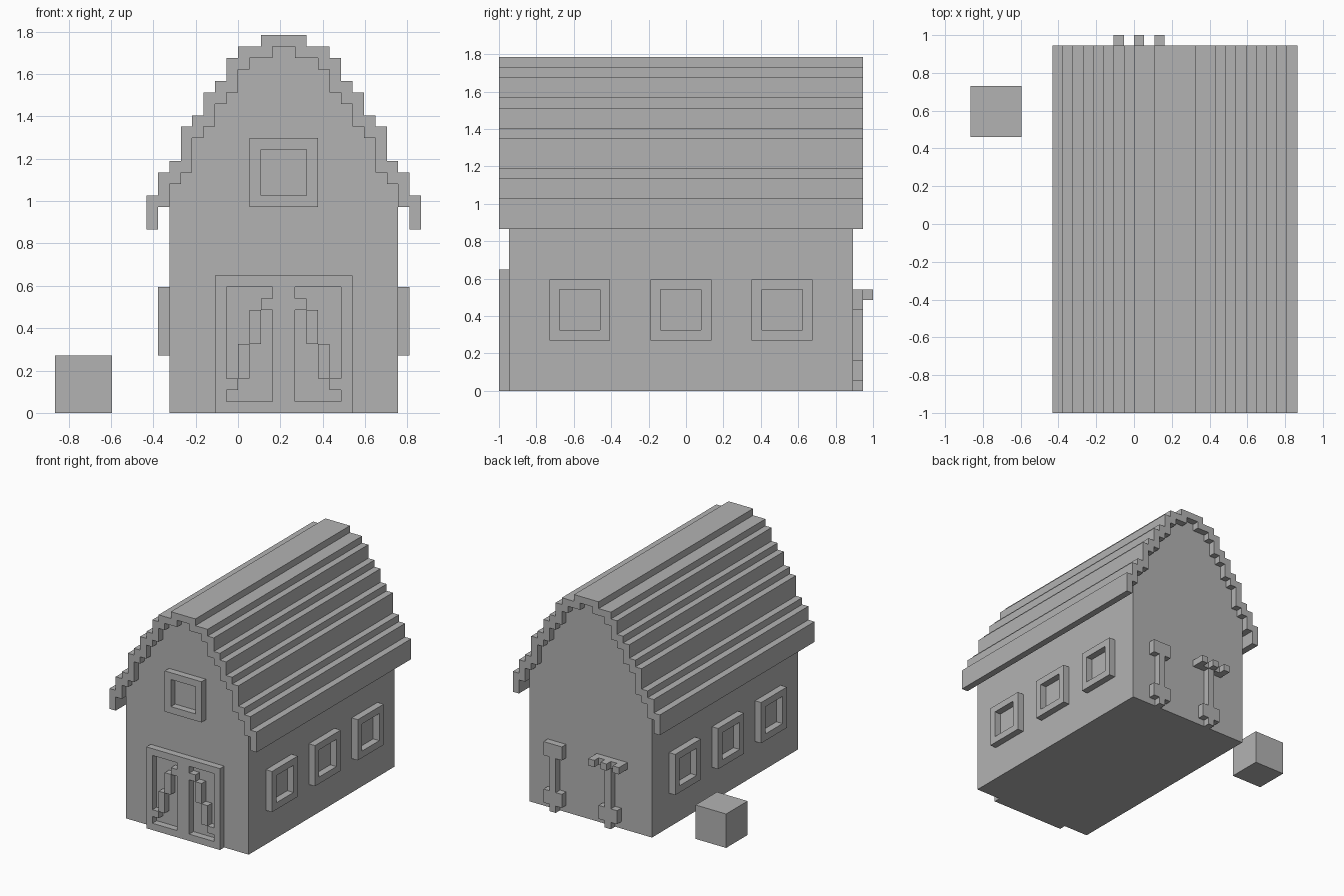
import bpy, bmesh
from mathutils import Vector

if "Cube" in bpy.data.objects:
    bpy.data.objects.remove(bpy.data.objects["Cube"], do_unlink=True)

U = 2 / 37  # edge of one block

grey = bpy.data.materials.new("plain_grey")
grey.use_nodes = True
GREY = (0.45, 0.45, 0.45, 1)
grey.diffuse_color = GREY
grey.node_tree.nodes["Principled BSDF"].inputs["Base Color"].default_value = GREY


def solid(name, cells, start, end, axis="y"):
    """Extrude a set of unit cells (across, up) from start to end along x or y."""
    def place(a, z):
        return Vector((a, start, z) if axis == "y" else (start, a, z)) * U
    bm = bmesh.new()
    for a, z in cells:
        corners = ((a, z), (a + 1, z), (a + 1, z + 1), (a, z + 1))
        bm.faces.new([bm.verts.new(place(*c)) for c in corners])
    bmesh.ops.remove_doubles(bm, verts=bm.verts, dist=U / 10)
    out = bmesh.ops.extrude_face_region(bm, geom=bm.faces[:], use_keep_orig=True)
    step = Vector((0, 1, 0) if axis == "y" else (1, 0, 0)) * (end - start) * U
    bmesh.ops.translate(bm, vec=step, verts=[g for g in out["geom"] if isinstance(g, bmesh.types.BMVert)])
    bmesh.ops.recalc_face_normals(bm, faces=bm.faces)
    bmesh.ops.dissolve_limit(bm, angle_limit=0.01, verts=bm.verts, edges=bm.edges)
    mesh = bpy.data.meshes.new(name)
    bm.to_mesh(mesh)
    bm.free()
    mesh.materials.append(grey)
    ob = bpy.data.objects.new(name, mesh)
    bpy.context.collection.objects.link(ob)
    return ob


def pattern(rows, left, bottom=0):
    """Cells of a drawn pattern, top row first."""
    return [(left + i, bottom + len(rows) - 1 - r)
            for r, row in enumerate(rows) for i, c in enumerate(row) if c == "#"]


def block(left, right, bottom, top):
    return [(a, z) for a in range(left, right) for z in range(bottom, top)]


# stepped gambrel roof and the walls that fill the space below it
tops = [19, 21, 22, 25, 26, 28, 29, 31, 32, 32, 33, 33]
unders = [16, 18, 20, 21, 24, 25, 27, 28, 30, 31, 31, 32]
roof, walls = [], []
for i, (low, high) in enumerate(zip(unders, tops)):
    for x in (i - 8, 15 - i):
        roof += block(x, x + 1, low, high)
        if i >= 2:
            walls += block(x, x + 1, 0, low)
solid("roof", roof, -18.5, 17.5)
solid("barn_walls", walls, -17.5, 16.5)

# double door with mirrored diagonal braces
half = (["######", "#....#", "#...##"] + ["#..#.#"] * 3 + ["#.#..#"] * 3
        + ["##...#", "#....#", "######"])
solid("double_door", pattern([r + r[::-1] for r in half], -2), -18.5, -17.5)

# window frames
frame = ["######"] + ["#....#"] * 4 + ["######"]
solid("loft_window", pattern(frame, 1, 18), -18.5, -17.5)
for y in (-13.5, -3.5, 6.5):
    for side, x in (("left", 14), ("right", -7)):
        solid(side + "_window", pattern(frame, y, 5), x, x + 1, "x")

# tools leaning on the back wall
tip = ["###", "###", ".#."]
solid("shovel", pattern(["###", "###"] + [".#."] * 5 + tip, 8), 16.5, 17.5)
solid("pitchfork", pattern(["#####"] + ["..#.."] * 6 + [".###."] * 2 + ["..#.."], -2), 16.5, 17.5)
for x in (-2, 0, 2):
    solid("pitchfork_prong", block(x, x + 1, 9, 10), 17.5, 18.5)

# loose bale beside the barn
solid("bale", block(-16, -11, 0, 5), 8.5, 13.5)
